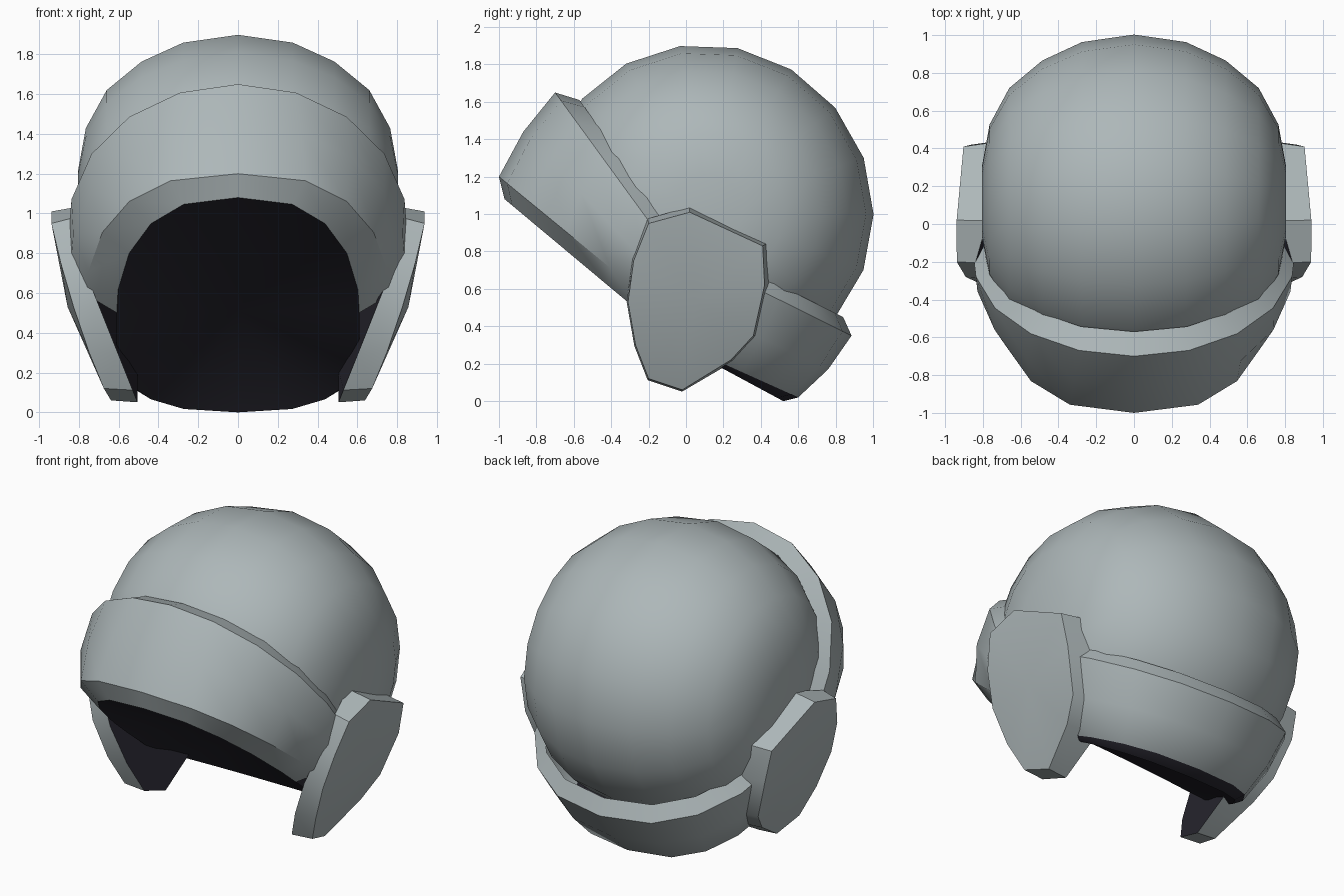
import bpy, bmesh, math
from mathutils import Vector, Matrix

cube = bpy.data.objects.get("Cube")
if cube:
    bpy.data.objects.remove(cube, do_unlink=True)


def material(name, rgb):
    m = bpy.data.materials.new(name)
    m.use_nodes = True
    m.diffuse_color = (*rgb, 1)
    m.node_tree.nodes["Principled BSDF"].inputs["Base Color"].default_value = (*rgb, 1)
    return m


GREY = material("shell grey", (0.42, 0.475, 0.485))
DARK = material("lining black", (0.021, 0.020, 0.029))


def finish(bm, name):
    mesh = bpy.data.meshes.new(name)
    bm.to_mesh(mesh)
    bm.free()
    mesh.materials.append(GREY)
    mesh.materials.append(DARK)
    ob = bpy.data.objects.new(name, mesh)
    bpy.context.collection.objects.link(ob)
    bpy.ops.object.select_all(action="DESELECT")
    ob.select_set(True)
    bpy.context.view_layer.objects.active = ob
    bpy.ops.object.shade_smooth_by_angle(angle=math.radians(35))
    return ob


# Dome: tilted, slightly boxy ellipsoid made of slices along x (position, relative size)
CENTRE = Vector((0, 0.12, 1.03))
UP = Vector((0, 0.63, 0.776)) * 0.865
BACK = Vector((0, 0.776, -0.63)) * 0.895
HALF = [(0.275, 0.955), (0.485, 0.845), (0.66, 0.68), (0.765, 0.46), (0.805, 0.21)]
SLICES = [(-x, r) for x, r in reversed(HALF)] + [(0, 1)] + HALF

bm = bmesh.new()
rows = []
for x, r in SLICES:
    row = []
    for k in range(18):
        a = math.radians(12 + 20 * k)
        p = CENTRE + (UP * math.cos(a) + BACK * math.sin(a)) * r
        row.append(bm.verts.new((x, p.y, p.z)))
    rows.append(row)
for a, b in zip(rows, rows[1:]):
    for k in range(18):
        n = (k + 1) % 18
        bm.faces.new((a[k], a[n], b[n], b[k]))
bm.faces.new(rows[0])
bm.faces.new(rows[-1])
bmesh.ops.recalc_face_normals(bm, faces=bm.faces)
# Open the dome underneath, above the front and back rims
for point, normal in (((0, -0.75, 1.18), (0, -1, -1)),
                      ((0, 0.73, 0.26), (0, -0.3, -0.65))):
    bmesh.ops.bisect_plane(bm, geom=bm.verts[:] + bm.edges[:] + bm.faces[:],
                           plane_co=point, plane_no=normal, clear_outer=True)
finish(bm, "dome")


# Bands: lofted half rings, each given by half width, middle point, side point, fullness
def ring(half, mid, side, power):
    points = []
    for deg in range(-100, 101, 20):
        t = math.radians(max(-92, min(92, deg)))
        s, c = math.sin(t), math.cos(t)
        x = half * math.copysign(abs(s) ** power, s)
        points.append((x, *(e + (m - e) * c for m, e in zip(mid, side))))
    return points


def band(name, rings, dark_from, flip):
    bm = bmesh.new()
    rows = [[bm.verts.new(p) for p in ring(*r)] for r in rings]
    for i, (a, b) in enumerate(zip(rows, rows[1:])):
        for j in range(len(a) - 1):
            quad = (a[j], b[j], b[j + 1], a[j + 1])
            f = bm.faces.new(quad[::-1] if flip else quad)
            f.material_index = int(i >= dark_from)
    return finish(bm, name)


BROW_RIM = (0.61, (-0.97, 1.08), (-0.30, 0.52), 0.75)
NECK_RIM = (0.61, (0.52, 0.00), (0.00, 0.28), 0.75)

band("brow_band", [
    (0.78, (-0.57, 1.61), (-0.12, 0.98), 0.95),
    (0.85, (-0.70, 1.65), (-0.19, 0.95), 1),
    (0.84, (-0.87, 1.44), (-0.25, 0.78), 0.9),
    (0.76, (-1.00, 1.20), (-0.28, 0.61), 0.75),
    BROW_RIM], 4, False)

band("neck_band", [
    (0.78, (0.84, 0.45), (0.10, 0.82), 0.85),
    (0.84, (0.885, 0.35), (0.10, 0.74), 0.85),
    (0.77, (0.76, 0.17), (0.05, 0.50), 0.85),
    (0.65, (0.60, 0.02), (0.00, 0.29), 0.75),
    NECK_RIM], 3, True)

# Lining: shallow cone of triangles closing the opening from rim to rim
bm = bmesh.new()
apex = bm.verts.new((0, 0.15, 0.51))
loop = [bm.verts.new(p) for p in ring(*BROW_RIM) + ring(*NECK_RIM)[::-1]]
for a, b in zip(loop, loop[1:] + loop[:1]):
    f = bm.faces.new((apex, a, b))
    f.material_index = 1
    f.normal_update()
    if f.normal.z > 0:
        f.normal_flip()
finish(bm, "lining")

# Ear guards: bulging outer plate, bevelled rim, dark inner face
OUTLINE = [(-0.20, 0.95), (0.02, 1.01), (0.41, 0.83), (0.42, 0.62), (0.36, 0.35),
           (0.24, 0.22), (-0.02, 0.06), (-0.20, 0.12), (-0.27, 0.30),
           (-0.31, 0.53), (-0.28, 0.75)]
MID = (0.05, 0.53)


def outer_x(y, z):
    bulge = 0.60 + 0.66 * z - 0.32 * z * z
    return bulge - 0.06 * max(0, y) - 0.3 * max(0, -0.2 - y)


def ear(name, side):
    bm = bmesh.new()
    hub = bm.verts.new((outer_x(*MID), *MID))
    outer, inner = [], []
    for y, z in OUTLINE:
        outer.append(bm.verts.new((outer_x(y, z), y, z)))
        iy = MID[0] + (y - MID[0]) * (1.09 if y > 0.05 else 1.02)
        iz = MID[1] + (z - MID[1]) * (1.06 if z > MID[1] else 1.02)
        ix = min(0.485 + 0.40 * iz, 0.78 if y > -0.1 else 0.84) - 0.25 * max(0, iy)
        inner.append(bm.verts.new((ix, iy, iz)))
    for i in range(len(outer)):
        j = (i + 1) % len(outer)
        bm.faces.new((hub, outer[i], outer[j]))
        bm.faces.new((outer[i], inner[i], inner[j], outer[j]))
    bm.faces.new(inner).material_index = 1
    bmesh.ops.transform(bm, matrix=Matrix.Diagonal((side, 1, 1, 1)), verts=bm.verts)
    bmesh.ops.recalc_face_normals(bm, faces=bm.faces)
    return finish(bm, name)


ear("left_ear_guard", 1)
ear("right_ear_guard", -1)
